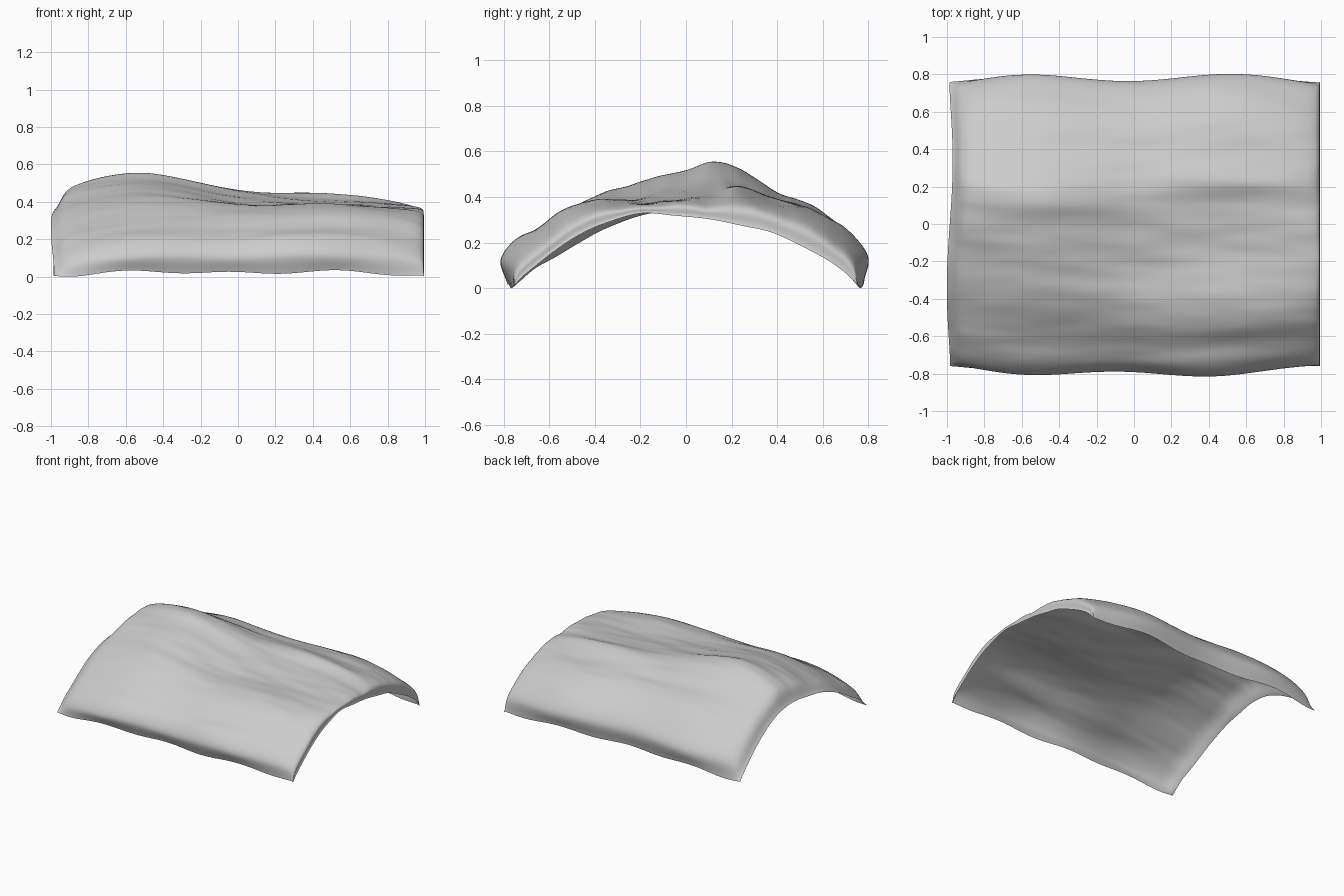
import bpy, bmesh, math
from mathutils import Vector, noise

if "Cube" in bpy.data.objects:
    bpy.data.objects.remove(bpy.data.objects["Cube"])

# Cross-section rows: y positions for the full drape and for the two open ends
Y_MID = [-.775, -.80, -.75, -.65, -.54, -.40, -.22, -.05, .11, .23, .38, .54, .68, .78, .765]
Y_END = [-.76, -.72, -.66, -.57, -.47, -.36, -.20, -.05, .10, .25, .38, .52, .63, .71, .76]
Y_NEAR = [(a + b) / 2 for a, b in zip(Y_MID, Y_END)]

# Stations along x: (x, y row, heights)
STATIONS = [
    (-.985, Y_END, [.005, .04, .09, .14, .20, .26, .32, .345, .36, .34, .29, .21, .13, .06, .005]),
    (-.87, Y_NEAR, [.01, .08, .145, .21, .27, .335, .40, .45, .485, .47, .40, .32, .23, .125, .01]),
    (-.50, Y_MID, [.03, .11, .185, .25, .33, .405, .46, .51, .557, .535, .44, .365, .265, .145, .03]),
    (.0, Y_MID, [.02, .11, .19, .25, .33, .38, .40, .43, .46, .455, .405, .355, .265, .145, .02]),
    (.50, Y_MID, [.03, .12, .20, .26, .35, .385, .385, .39, .415, .445, .39, .345, .27, .145, .03]),
    (.94, Y_NEAR, [.01, .09, .155, .23, .305, .35, .37, .375, .375, .38, .335, .285, .21, .12, .01]),
    (.995, Y_END, [.005, .05, .10, .17, .235, .285, .33, .32, .305, .275, .245, .18, .12, .06, .005]),
]


def spline(points, t):
    """Smooth curve through a list of vectors, t in 0..1."""
    n = len(points) - 1
    i = min(int(t * n), n - 1)
    u = t * n - i
    p1, p2 = points[i], points[i + 1]
    p0 = points[i - 1] if i > 0 else p1 * 2 - p2
    p3 = points[i + 2] if i + 2 <= n else p2 * 2 - p1
    return (p1 * 2 + (p2 - p0) * u + (p0 * 2 - p1 * 5 + p2 * 4 - p3) * u ** 2
            + (p1 * 3 - p0 - p2 * 3 + p3) * u ** 3) / 2


def fold(p):
    """Long soft wrinkles running mostly along x."""
    big = noise.noise(Vector((p.x * 2 + 3, p.y * 7 + p.x, 1.7)))
    small = noise.noise(Vector((p.x * 3, p.y * 16, 5.1)))
    return .012 * big + .004 * small


# Draped cloth sheet
NU, NV = 120, 120
rows = [[Vector((x, y, z)) for y, z in zip(ys, zs)] for x, ys, zs in STATIONS]
bm = bmesh.new()
grid = []
for a in range(NU + 1):
    u = a / NU
    line = []
    for b in range(NV + 1):
        v = b / NV
        p = spline([spline(r, v) for r in rows], u)
        inner = min(1, 8 * u, 8 * (1 - u)) * min(1, 6 * v, 6 * (1 - v))
        p.z += fold(p) * inner
        # wavy long hems, fading towards the middle and the corners
        end = math.sin(math.pi / 2 * min(1, 3.5 * u, 3.5 * (1 - u)))
        if p.y > 0:
            p.y += end * (p.y / .8) ** 4 * .022 * math.sin(5 * p.x + 4.9)
        else:
            p.y -= end * (p.y / .8) ** 4 * .012 * math.sin(6 * p.x - .8)
        p.z += end * max(0, 1 - p.z * 10) * .01 * math.sin(11 * p.x + 2)
        # left end wanders in and out
        p.x += max(0, 1 - 5 * u) * .016 * math.sin(4.5 * p.y) * (1 - abs(2 * v - 1) ** 4)
        line.append(bm.verts.new(p))
    grid.append(line)
for a in range(NU):
    for b in range(NV):
        bm.faces.new((grid[a][b], grid[a + 1][b], grid[a + 1][b + 1], grid[a][b + 1]))
lowest = min(vert.co.z for vert in bm.verts)
for vert in bm.verts:
    vert.co.z -= lowest
for f in bm.faces:
    f.smooth = True
mesh = bpy.data.meshes.new("draped_cloth")
bm.to_mesh(mesh)
bm.free()
cloth = bpy.data.objects.new("draped_cloth", mesh)
bpy.context.collection.objects.link(cloth)
